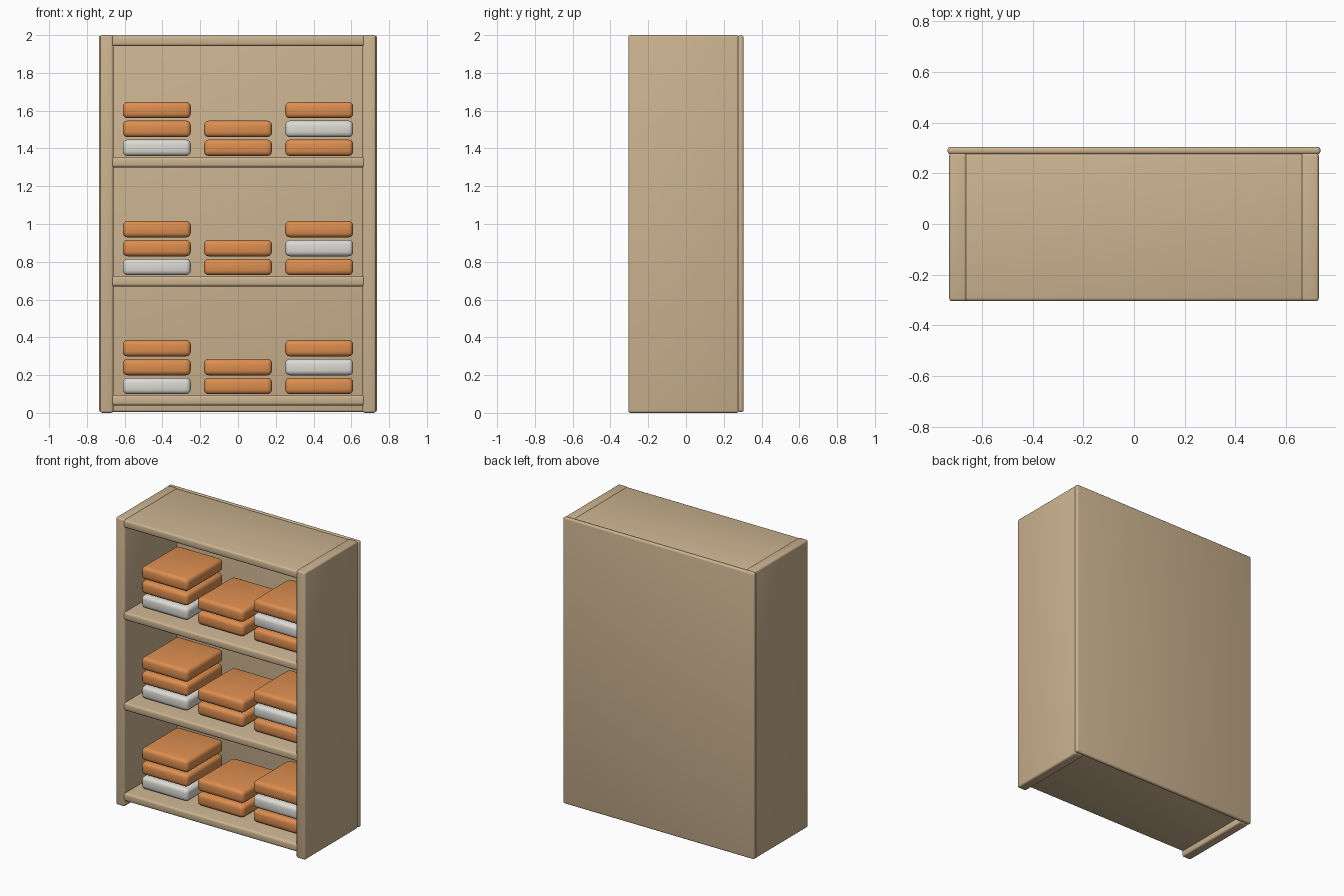
import bpy
import math

if "Cube" in bpy.data.objects:
    bpy.data.objects.remove(bpy.data.objects["Cube"])


def material(name, color):
    m = bpy.data.materials.new(name)
    m.diffuse_color = color
    m.use_nodes = True
    m.node_tree.nodes["Principled BSDF"].inputs["Base Color"].default_value = m.diffuse_color
    return m


wood = material("wood", (0.60, 0.45, 0.28, 1))
orange = material("orange_cloth", (0.72, 0.27, 0.08, 1))
white = material("white_cloth", (0.72, 0.70, 0.66, 1))


def rounded_box(name, x, y, z, mat, bevel, segments=3):
    """Box spanning the (min, max) ranges, with rounded edges."""
    center = [(r[0] + r[1]) / 2 for r in (x, y, z)]
    bpy.ops.mesh.primitive_cube_add(size=1, location=center)
    ob = bpy.context.object
    ob.name = name
    ob.scale = [r[1] - r[0] for r in (x, y, z)]
    bpy.ops.object.transform_apply(location=False, rotation=False, scale=True)
    mod = ob.modifiers.new("rounding", 'BEVEL')
    mod.width = bevel
    mod.segments = segments
    bpy.ops.object.modifier_apply(modifier=mod.name)
    bpy.ops.object.shade_smooth_by_angle(angle=math.radians(40))
    ob.data.materials.append(mat)
    return ob


# Carcass: two sides and a slightly wider back
for side, x in (("left", (-0.73, -0.66)), ("right", (0.66, 0.73))):
    rounded_box(side + "_side", x, (-0.305, 0.28), (0, 2), wood, 0.012)
rounded_box("back_panel", (-0.736, 0.736), (0.275, 0.305), (0.005, 1.998), wood, 0.012)

# Top and shelves
for name, top in (("bottom_shelf", 0.095), ("lower_shelf", 0.725),
                  ("upper_shelf", 1.355), ("top_panel", 1.997)):
    rounded_box(name, (-0.672, 0.672), (-0.305, 0.28), (top - 0.055, top), wood, 0.014)

# Folded towels: three stacks on each shelf, listed bottom to top
stacks = (("left", -0.43, (white, orange, orange)),
          ("middle", 0.0, (orange, orange)),
          ("right", 0.43, (orange, white, orange)))
for row, base in enumerate((0.099, 0.729, 1.36)):
    for label, cx, colors in stacks:
        for i, mat in enumerate(colors):
            z = base + i * 0.1
            rounded_box(f"towel_{label}_{row}_{i}", (cx - 0.18, cx + 0.18),
                        (-0.2, 0.2), (z, z + 0.087), mat, 0.025)
